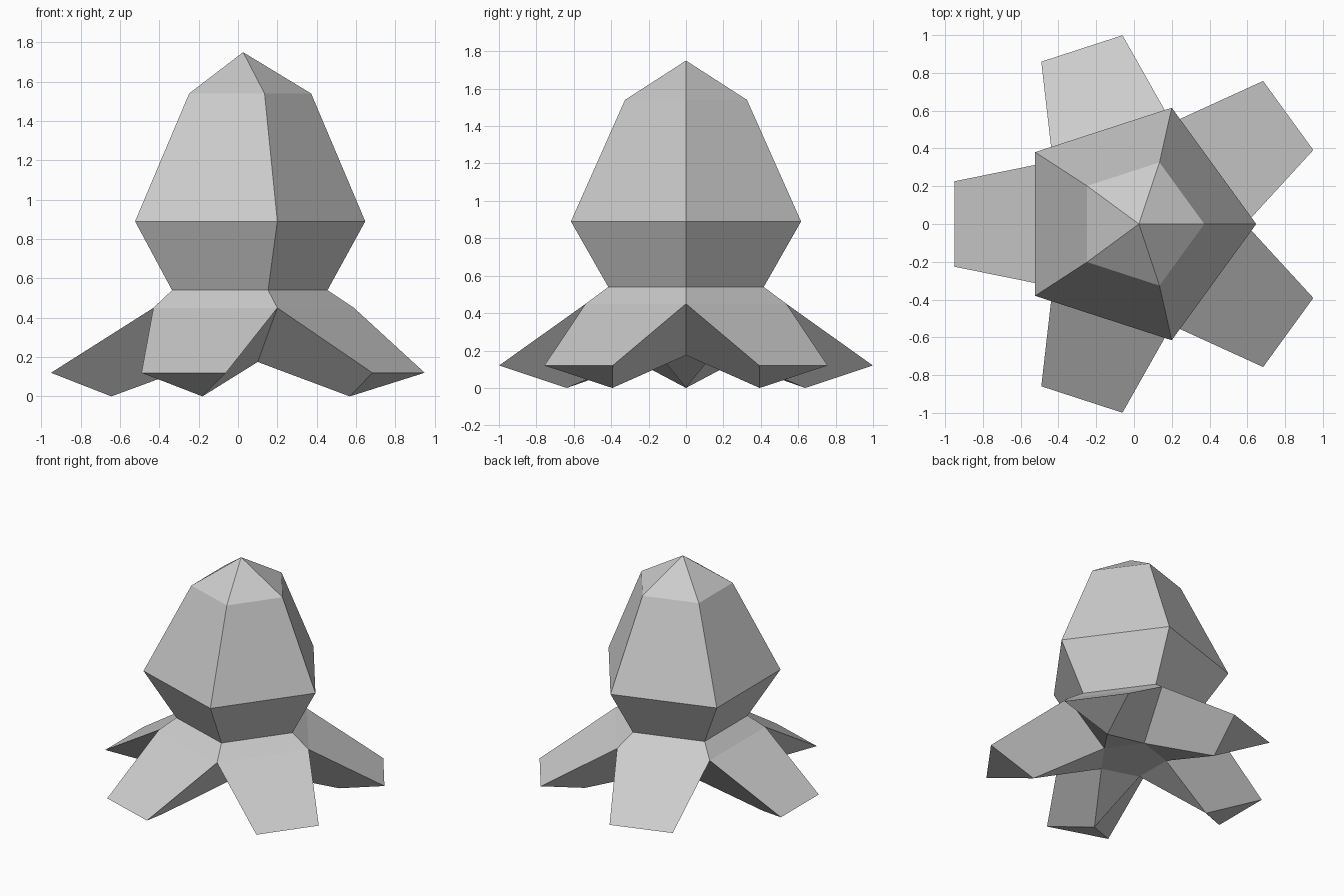
import bpy
from math import cos, sin, radians
from mathutils import Vector, Matrix

cube = bpy.data.objects.get("Cube")
if cube:
    bpy.data.objects.remove(cube)

SIDES = 5
STEP = 360 / SIDES
CENTRE = 0.026

grey = bpy.data.materials.new("plain_grey")
grey.use_nodes = True
colour = (0.6, 0.6, 0.6, 1)
grey.diffuse_color = colour
grey.node_tree.nodes["Principled BSDF"].inputs["Base Color"].default_value = colour


def add_part(name, verts, faces):
    mesh = bpy.data.meshes.new(name)
    mesh.from_pydata(verts, [], faces)
    mesh.materials.append(grey)
    mesh.update()
    obj = bpy.data.objects.new(name, mesh)
    bpy.context.collection.objects.link(obj)
    return obj


def polar(radius, degrees, z, cx=CENTRE):
    a = radians(degrees)
    return Vector((cx + radius * cos(a), radius * sin(a), z))


def ring(radius, z, cx=CENTRE):
    return [polar(radius, i * STEP, z, cx) for i in range(SIDES)]


# Five-sided body: shoulder, neck, widest ring and crown ring, then the tip
shoulder = ring(0.564, 0.45)
rings = [shoulder, ring(0.437, 0.54, 0.018), ring(0.647, 0.89, 0), ring(0.343, 1.54, 0.029)]
verts = [v for r in rings for v in r] + [Vector((CENTRE, 0, 1.75))]
faces = []
for level in range(len(rings)):
    for i in range(SIDES):
        j = (i + 1) % SIDES
        a, b = level * SIDES + i, level * SIDES + j
        if level < len(rings) - 1:
            faces.append((a, b, b + SIDES, a + SIDES))
        else:
            faces.append((a, b, len(verts) - 1))
add_part("body", verts, faces)

# Flat underside between the legs
crotch = ring(0.24, 0.175)
add_part("underside", crotch, [tuple(reversed(range(SIDES)))])

# Five spreading legs, each with a wide toe edge over a pointed foot
for i in range(SIDES):
    j = (i + 1) % SIDES
    mid = (i + 0.5) * STEP
    across = Matrix.Rotation(radians(mid), 3, "Z") @ Vector((0, 0.226, 0))
    toe = polar(0.977, mid, 0.12)
    verts = [shoulder[i], shoulder[j], toe + across, toe - across,
             polar(0.67, mid, 0), crotch[i], crotch[j]]
    faces = [(0, 3, 2, 1),   # top
             (3, 4, 2),      # toe end
             (0, 5, 4, 3),   # first side
             (1, 2, 4, 6),   # second side
             (5, 6, 4)]      # sole
    add_part(f"leg_{i + 1}", verts, faces)
